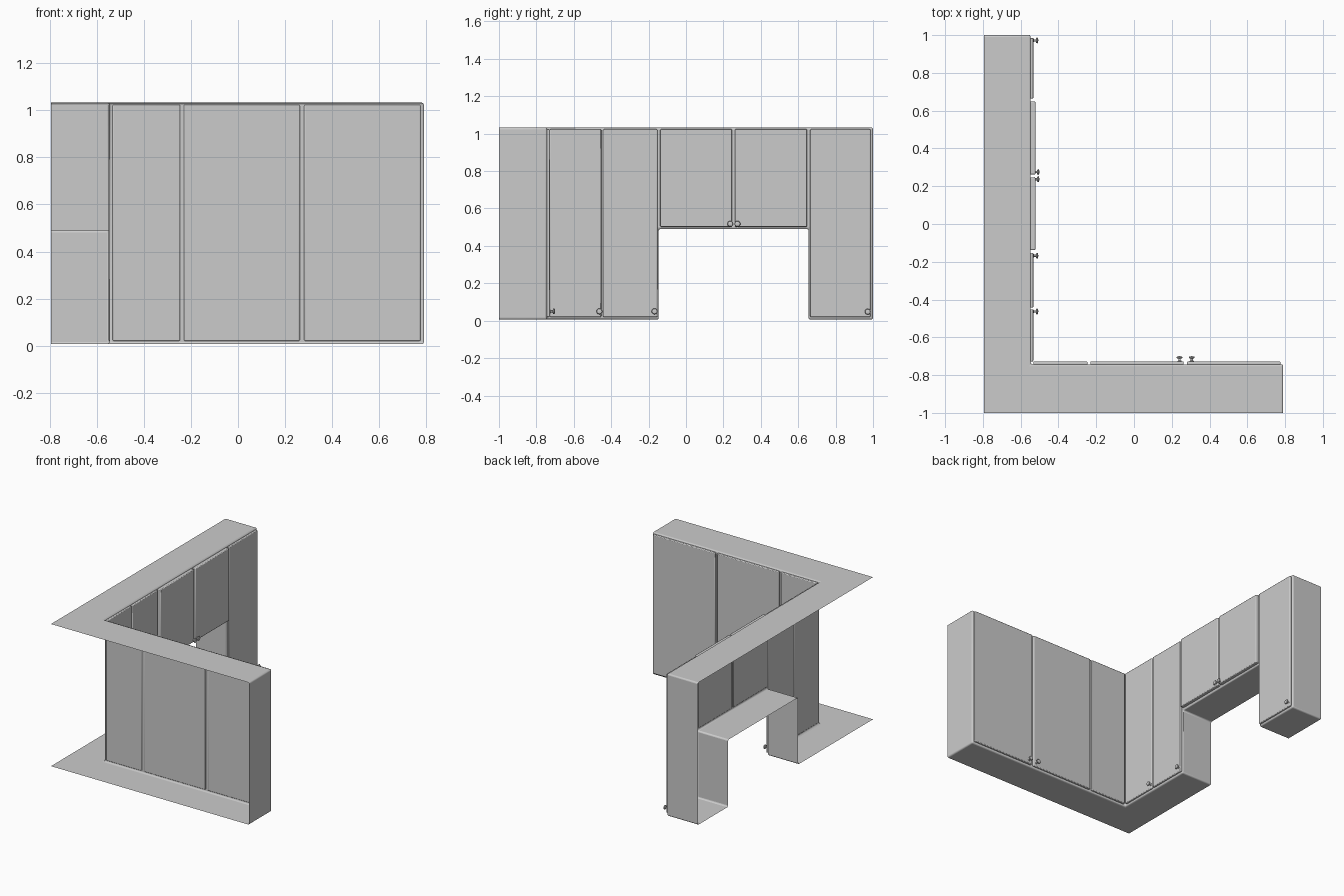
import bpy, bmesh, math
from mathutils import Matrix, Vector

if "Cube" in bpy.data.objects:
    bpy.data.objects.remove(bpy.data.objects["Cube"])

XB, XE = -0.795, 0.79        # open wall side, far end of the short run
FX, FY = -0.547, -0.743      # front planes of the two runs
Z0, Z1, ZM = 0.006, 1.033, 0.49
NA, NB = -0.146, 0.655       # recess between the tall cupboards


def finish(bm, name, bevel=0, segments=3):
    bmesh.ops.recalc_face_normals(bm, faces=bm.faces)
    me = bpy.data.meshes.new(name)
    bm.to_mesh(me)
    bm.free()
    ob = bpy.data.objects.new(name, me)
    bpy.context.collection.objects.link(ob)
    if bevel:
        m = ob.modifiers.new("rounded_edges", 'BEVEL')
        m.width, m.segments, m.limit_method = bevel, segments, 'ANGLE'
    bpy.ops.object.select_all(action='DESELECT')
    ob.select_set(True)
    bpy.context.view_layer.objects.active = ob
    bpy.ops.object.shade_smooth_by_angle(angle=math.radians(35))
    return ob


# L-shaped cabinet shell, open against the walls
bm = bmesh.new()
side_outline = [(NA, Z0), (NA, ZM), (NB, ZM), (NB, Z0), (1, Z0), (1, Z1)]
front = [(FX, FY, Z0)] + [(FX, y, z) for y, z in side_outline]
back = [(XB, -1, Z0)] + [(XB, y, z) for y, z in side_outline]
front += [(FX, FY, Z1), (XE, FY, Z1), (XE, FY, Z0)]
back += [(XB, -1, Z1), (XE, -1, Z1), (XE, -1, Z0)]
f = [bm.verts.new(p) for p in front]
b = [bm.verts.new(p) for p in back]
n = len(f)
for i in range(n):
    j = (i + 1) % n
    bm.faces.new((f[i], f[j], b[j], b[i]))
bm.faces.new(f[:8])
bm.faces.new((f[0], f[7], f[8], f[9]))
finish(bm, "cabinet_shell", 0.01)


# Door slab between two corners
def door(name, lo, hi):
    lo, hi = Vector(lo), Vector(hi)
    bm = bmesh.new()
    bmesh.ops.create_cube(bm, size=1)
    for v in bm.verts:
        v.co = Vector((lo[k] + (v.co[k] + 0.5) * (hi[k] - lo[k]) for k in range(3)))
    finish(bm, name, 0.005, 2)


# Mushroom knob turned about its axis
def knob(name, loc, turn):
    prof = [(0, 0), (.011, 0), (.011, .003), (.006, .006), (.006, .015),
            (.014, .018), (.016, .022), (.013, .026), (0, .029)]
    bm = bmesh.new()
    vs = [bm.verts.new((r, 0, h)) for r, h in prof]
    es = [bm.edges.new(p) for p in zip(vs, vs[1:])]
    bmesh.ops.spin(bm, geom=vs + es, axis=(0, 0, 1), cent=(0, 0, 0),
                   angle=math.tau, steps=20)
    bmesh.ops.remove_doubles(bm, verts=bm.verts, dist=1e-5)
    bm.transform(Matrix.Translation(loc) @ turn)
    finish(bm, name)


DZ0, DZ1 = 0.02, 1.024
DX, DY, MX = FX + 0.014, FY + 0.015, FX + 0.025

# Doors of the long run
for i, (y0, y1, z, x) in enumerate([
        (DY, -0.453, DZ0, DX), (-0.443, -0.153, DZ0, DX),
        (-0.138, 0.247, 0.502, MX), (0.261, 0.648, 0.502, MX),
        (0.664, 0.986, DZ0, DX)]):
    door(f"long_run_door_{i}", (FX - 0.004, y0, z), (x, y1, DZ1))

# Doors of the short run
for i, (x0, x1) in enumerate([(DX, -0.246), (-0.231, 0.263), (0.281, 0.776)]):
    door(f"short_run_door_{i}", (x0, FY - 0.004, DZ0), (x1, DY, DZ1))

# Knobs
to_x = Matrix.Rotation(math.pi / 2, 4, 'Y')
to_y = Matrix.Rotation(-math.pi / 2, 4, 'X')
for i, (y, z, x) in enumerate([(-0.463, .05, DX), (-0.168, .05, DX), (0.237, .518, MX - .005),
                               (0.275, .518, MX - .005), (0.972, .048, DX)]):
    knob(f"long_run_knob_{i}", (x - 0.002, y, z), to_x)
for i, x in enumerate([0.241, 0.306]):
    knob(f"short_run_knob_{i}", (x, DY, 0.05), to_y)
